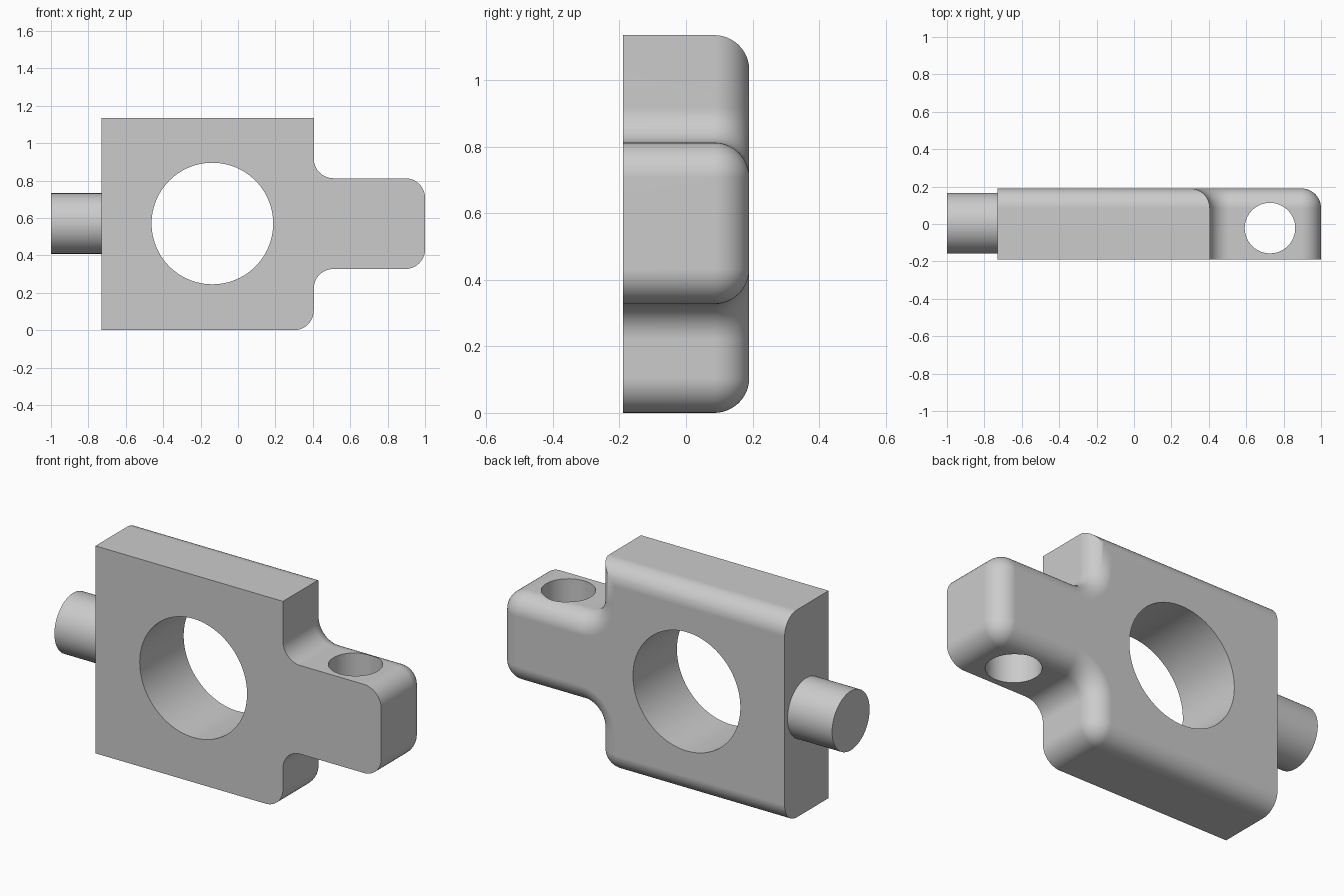
import bpy, bmesh, math
from mathutils import Matrix

cube = bpy.data.objects.get("Cube")
if cube:
    bpy.data.objects.remove(cube, do_unlink=True)

grey = bpy.data.materials.new("plain grey")
grey.use_nodes = True
colour = (0.6, 0.6, 0.6, 1)
grey.diffuse_color = colour
grey.node_tree.nodes["Principled BSDF"].inputs["Base Color"].default_value = colour

LEFT, SHOULDER, TIP = -0.73, 0.405, 1.0
TOP, TAB_TOP, TAB_BOTTOM = 1.135, 0.812, 0.327
HALF, R, STEPS = 0.19, 0.105, 12


def arc(cx, cz, r, start, sweep):
    angles = [math.radians(start + sweep * i / STEPS) for i in range(STEPS + 1)]
    return [(cx + r * math.cos(a), cz + r * math.sin(a)) for a in angles]


def outline(d):
    """Plate outline inset by d on every side but the flat left end."""
    convex, concave = R - d, R + 0.0 + d
    pts = [(LEFT, d)]
    pts += arc(SHOULDER - R, R, convex, -90, 90)
    pts += arc(SHOULDER + R, TAB_BOTTOM - R, concave, 180, -90)
    pts += arc(TIP - R, TAB_BOTTOM + R, convex, -90, 90)
    pts += arc(TIP - R, TAB_TOP - R, convex, 0, 90)
    pts += arc(SHOULDER + R, TAB_TOP + R, concave, 270, -90)
    pts += [(SHOULDER - d, TOP - d), (LEFT, TOP - d)]
    return pts


def finish(bm, name):
    bmesh.ops.recalc_face_normals(bm, faces=bm.faces)
    mesh = bpy.data.meshes.new(name)
    bm.to_mesh(mesh)
    bm.free()
    mesh.materials.append(grey)
    obj = bpy.data.objects.new(name, mesh)
    bpy.context.collection.objects.link(obj)
    return obj


def cylinder(name, radius, length, centre, axis):
    bm = bmesh.new()
    turn = {"X": Matrix.Rotation(math.pi / 2, 4, "Y"),
            "Y": Matrix.Rotation(math.pi / 2, 4, "X"),
            "Z": Matrix.Identity(4)}[axis]
    bmesh.ops.create_cone(bm, cap_ends=True, segments=96, radius1=radius, radius2=radius,
                          depth=length, matrix=Matrix.Translation(centre) @ turn)
    return finish(bm, name)


def activate(obj):
    bpy.ops.object.select_all(action="DESELECT")
    obj.select_set(True)
    bpy.context.view_layer.objects.active = obj


# Plate with tab: front outline, then layers rounding over the back edge
layers = [(-HALF, 0)]
for i in range(STEPS + 1):
    a = math.pi / 2 * i / STEPS
    layers.append((HALF - R + R * math.sin(a), R * (1 - math.cos(a))))
bm = bmesh.new()
rings = [[bm.verts.new((x, y, z)) for x, z in outline(d)] for y, d in layers]
for low, high in zip(rings, rings[1:]):
    for i in range(len(low)):
        j = (i + 1) % len(low)
        bm.faces.new((low[i], low[j], high[j], high[i]))
bm.faces.new(rings[0])
bm.faces.new(rings[-1])
bmesh.ops.remove_doubles(bm, verts=bm.verts, dist=1e-5)
# Merge the layered strips of the flat left end into one face
flat = [e for e in bm.edges if len(e.link_faces) == 2
        and all(abs(v.co.x - LEFT) < 1e-5 for f in e.link_faces for v in f.verts)]
bmesh.ops.dissolve_edges(bm, edges=flat, use_verts=False)
plate = finish(bm, "plate_with_tab")

# Large bore through the plate and small bore down through the tab
cutters = [cylinder("bore_cutter", 0.325, 1, (-0.137, 0, 0.57), "Y"),
           cylinder("tab_hole_cutter", 0.135, 1, (0.727, -0.022, 0.57), "Z")]
activate(plate)
for cutter in cutters:
    cutter.hide_render = True
    mod = plate.modifiers.new("hole", "BOOLEAN")
    mod.operation, mod.solver, mod.object = "DIFFERENCE", "EXACT", cutter
    bpy.ops.object.modifier_apply(modifier=mod.name)
    bpy.data.objects.remove(cutter, do_unlink=True)

# Round pin on the flat end
pin = cylinder("end_pin", 0.162, 0.29, (-0.855, 0.003, 0.57), "X")

for obj in (plate, pin):
    activate(obj)
    bpy.ops.object.shade_smooth_by_angle(angle=math.radians(30))
    weighted = obj.modifiers.new("even_shading", "WEIGHTED_NORMAL")
    weighted.keep_sharp = True
